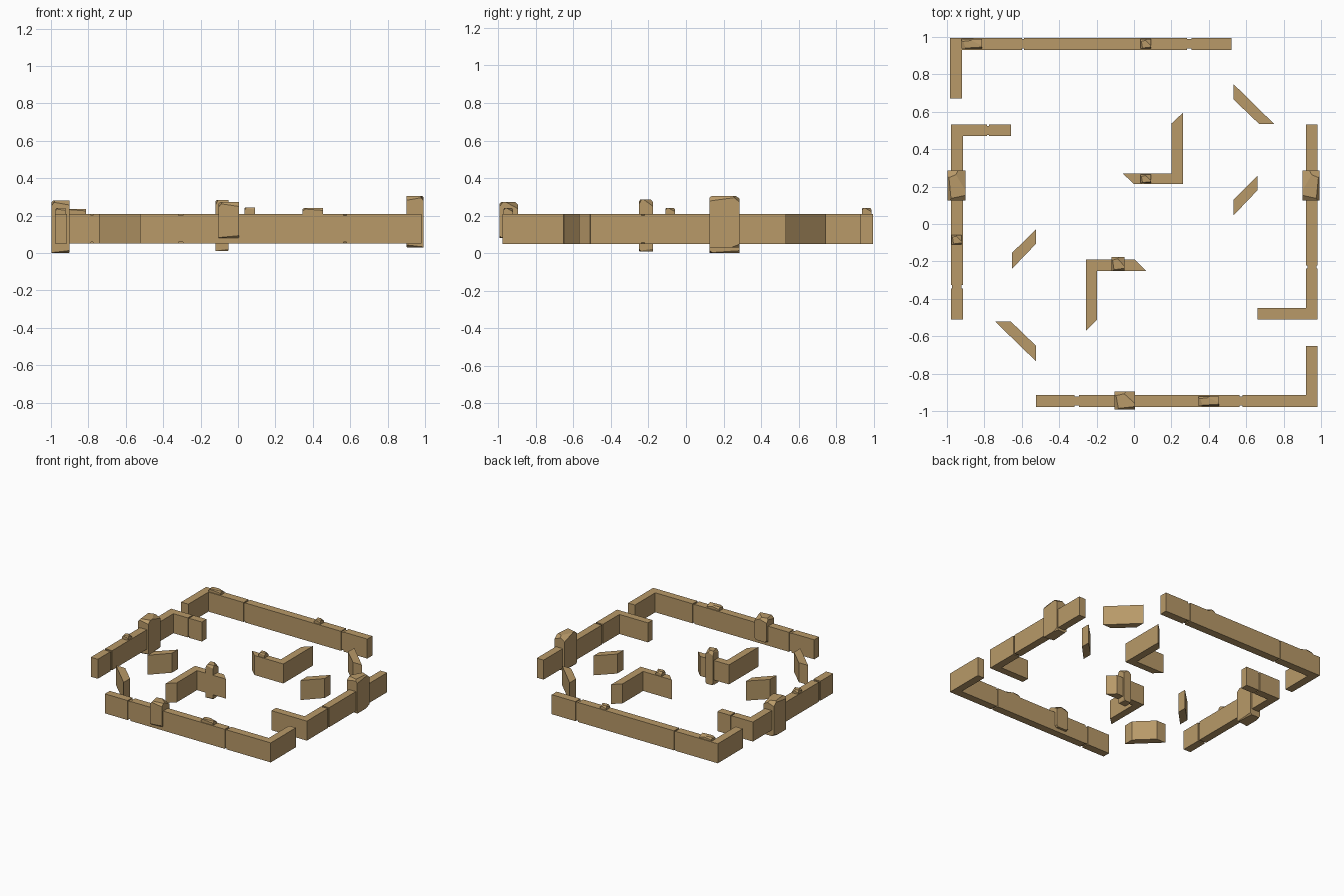
import bpy, bmesh
from mathutils import Vector

if "Cube" in bpy.data.objects:
    bpy.data.objects.remove(bpy.data.objects["Cube"])

mat = bpy.data.materials.new("sandstone")
mat.diffuse_color = (0.48, 0.32, 0.14, 1)
mat.use_nodes = True
mat.node_tree.nodes["Principled BSDF"].inputs["Base Color"].default_value = mat.diffuse_color
Z0, Z1 = 0.055, 0.215


def finish(bm, name):
    bmesh.ops.recalc_face_normals(bm, faces=bm.faces)
    me = bpy.data.meshes.new(name)
    bm.to_mesh(me)
    bm.free()
    me.materials.append(mat)
    bpy.context.collection.objects.link(bpy.data.objects.new(name, me))


def prism(bm, pts, z0=Z0, z1=Z1):
    f = bm.faces.new([bm.verts.new((x, y, z0)) for x, y in pts])
    ext = bmesh.ops.extrude_face_region(bm, geom=[f])
    for v in ext["geom"]:
        if isinstance(v, bmesh.types.BMVert):
            v.co.z = z1


def wall(name, blocks, joints=()):
    """Footprint blocks plus thin recessed necks where blocks meet."""
    bm = bmesh.new()
    for pts in blocks:
        prism(bm, pts)
    for x0, x1, y0, y1 in joints:
        prism(bm, rect(x0, x1, y0, y1), Z0 + 0.008, Z1 - 0.008)
    finish(bm, name)


def rect(x0, x1, y0, y1):
    return [(x0, y0), (x1, y0), (x1, y1), (x0, y1)]


def stone(name, x0, x1, y0, y1, z0, z1, flip=1):
    """Chiselled stone: a block trimmed by slanted planes."""
    bm = bmesh.new()
    prism(bm, rect(x0, x1, y0, y1), z0, z1)
    c = Vector(((x0 + x1) / 2, (y0 + y1) / 2, (z0 + z1) / 2))
    h = Vector(((x1 - x0) / 2, (y1 - y0) / 2, min((z1 - z0) / 2, 0.07)))
    top = Vector((c.x, c.y, z1))
    bot = Vector((c.x, c.y, z0))
    cuts = [(top, (0.55, 0.4, -0.1), (0.5, 0.5, 1)),
            (top, (-0.7, -0.3, 0), (-1.2, -0.2, 1)),
            (top, (0.2, -0.75, 0), (0.15, -1.2, 1)),
            (top, (-0.2, 0.7, 0), (-0.3, 1.2, 1)),
            (bot, (0.85, 0, 0), (1, 0.1, -1)),
            (bot, (0, -0.85, 0), (0.1, -1, -1)),
            (bot, (-0.85, 0.7, 0), (-1, 0.6, -1))]
    for base, p, n in cuts:
        s = (flip, 1, 1)
        co = base + Vector(p[i] * h[i] * s[i] for i in range(3))
        no = Vector(n[i] / h[i] * s[i] for i in range(3)).normalized()
        no = Vector((no.x, no.y, no.z * 1.3)).normalized()
        r = bmesh.ops.bisect_plane(bm, geom=bm.verts[:] + bm.edges[:] + bm.faces[:],
                                   plane_co=co, plane_no=no, clear_outer=True)
        edges = [e for e in r["geom_cut"] if isinstance(e, bmesh.types.BMEdge)]
        if edges:
            bmesh.ops.contextual_create(bm, geom=edges)
    finish(bm, name)


# Outer walls
wall("wall_back",
     [[(-.985, .67), (-.92, .67), (-.92, .93), (-.6, .93), (-.6, .995), (-.985, .995)],
      rect(-.588, .283, .93, .995), rect(.307, .522, .93, .995)],
     [(-.6, -.588, .937, .988), (.283, .307, .937, .988)])
wall("wall_left",
     [[(-.979, -.325), (-.915, -.325), (-.915, .47), (-.785, .47), (-.785, .532), (-.979, .532)],
      rect(-.775, -.657, .47, .532), rect(-.979, -.915, -.51, -.345)],
     [(-.785, -.775, .477, .525), (-.972, -.922, -.345, -.325)])
wall("wall_right",
     [rect(.92, .982, -.222, .532),
      [(.66, -.51), (.982, -.51), (.982, -.238), (.92, -.238), (.92, -.45), (.66, -.45)]],
     [(.927, .975, -.238, -.222)])
wall("wall_front",
     [rect(-.523, -.317, -.978, -.915), rect(-.293, .565, -.978, -.915),
      [(.58, -.978), (.982, -.978), (.982, -.652), (.92, -.652), (.92, -.915), (.58, -.915)]],
     [(-.317, -.293, -.971, -.922), (.565, .58, -.971, -.922)])

# Inner corner walls with mitred ends
wall("inner_corner_back", [[(-.06, .27), (0, .213), (.262, .213), (.262, .595),
                            (.2, .537), (.2, .27)]])
wall("inner_corner_front", [[(.065, -.25), (.005, -.19), (-.257, -.19), (-.257, -.57),
                             (-.197, -.512), (-.197, -.25)]])

# Diagonal wall fragments
for i, pts in enumerate([
        [(.533, .747), (.533, .665), (.67, .534), (.75, .534)],
        [(.533, .13), (.533, .047), (.66, .18), (.66, .257)],
        [(-.653, -.155), (-.653, -.24), (-.525, -.107), (-.525, -.03)],
        [(-.744, -.52), (-.525, -.733), (-.525, -.65), (-.66, -.52)]]):
    wall(f"diagonal_wall_{i + 1}", [pts])

# Large protruding stones
stone("stone_left", -.997, -.902, .125, .285, .005, .285)
stone("stone_right", .902, .993, .125, .285, .035, .31, -1)
stone("stone_front", -.105, .005, -.993, -.895, .085, .277)
stone("stone_inner", -.12, -.052, -.25, -.176, .015, .29)

# Small stones set in the wall tops
for i, (x0, x1, y0, y1, z1) in enumerate([
        (-.922, -.813, .937, .988, .242), (.035, .09, .937, .988, .245),
        (.345, .455, -.972, -.922, .245), (-.975, -.922, -.11, -.058, .245),
        (.035, .09, .218, .265, .25)]):
    stone(f"top_stone_{i + 1}", x0, x1, y0, y1, .17, z1)

# Settle the whole model on the ground plane
low = min(v.co.z for o in bpy.data.objects for v in o.data.vertices)
for o in bpy.data.objects:
    for v in o.data.vertices:
        v.co.z -= low
